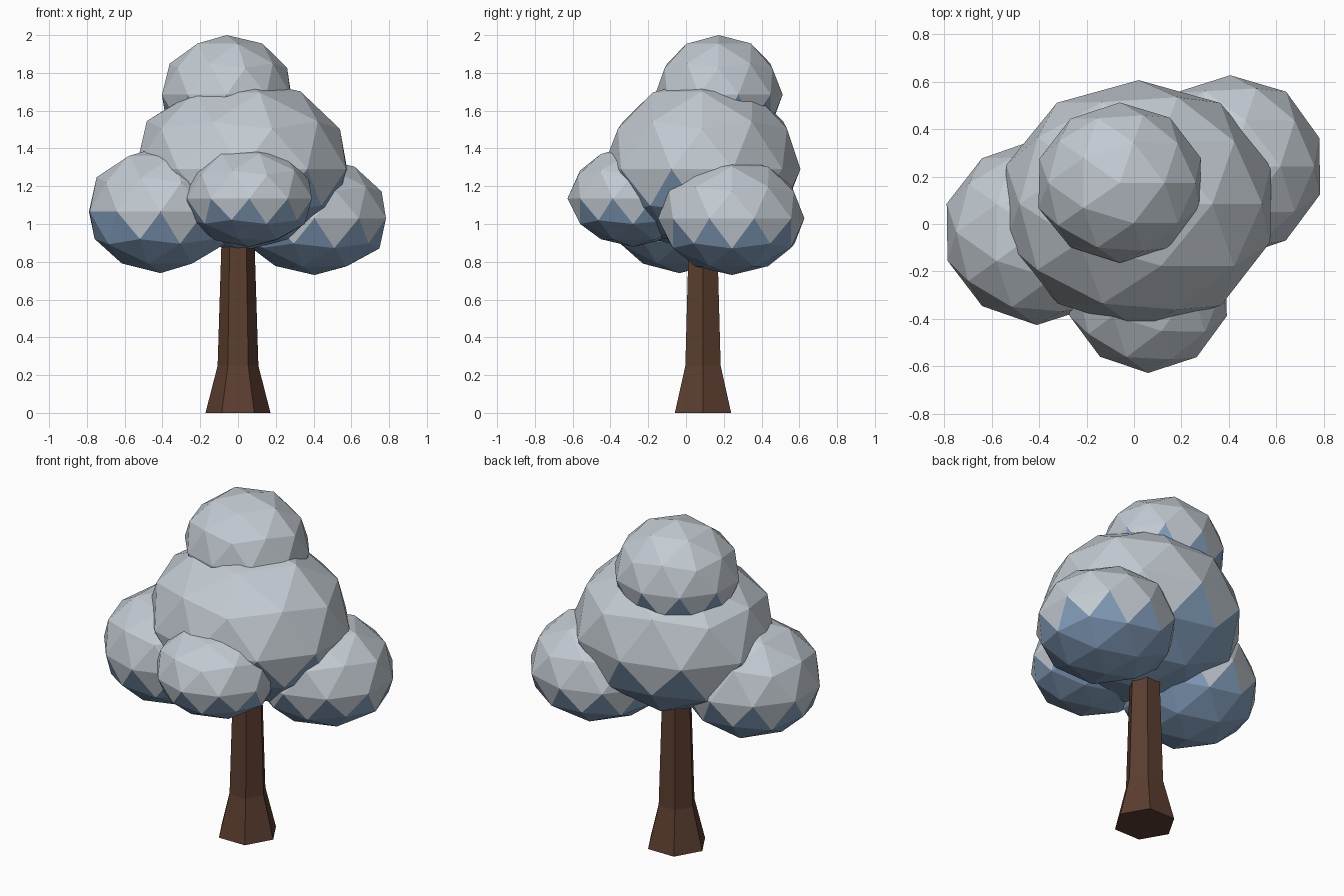
import bpy, bmesh, random
from math import cos, sin, pi

random.seed(4)
cube = bpy.data.objects.get("Cube")
if cube:
    bpy.data.objects.remove(cube, do_unlink=True)


def material(name, rgb):
    m = bpy.data.materials.new(name)
    m.use_nodes = True
    m.diffuse_color = (*rgb, 1)
    m.node_tree.nodes["Principled BSDF"].inputs["Base Color"].default_value = (*rgb, 1)
    return m


snow = material("pale_grey_snow", (0.54, 0.59, 0.64))
shade = material("blue_underside", (0.24, 0.36, 0.53))
bark = material("brown_bark", (0.105, 0.048, 0.029))


def finish(name, bm, mats):
    mesh = bpy.data.meshes.new(name)
    bm.normal_update()
    bm.to_mesh(mesh)
    bm.free()
    for m in mats:
        mesh.materials.append(m)
    ob = bpy.data.objects.new(name, mesh)
    bpy.context.collection.objects.link(ob)


# Rules for which faces of a clump belong to the blue underside
def zigzag(p):
    return p.z < -0.22


def zigzag_two_sides(p):
    return p.z < (-0.22 if p.x * p.y < 0 else -0.4)


def zigzag_full_corner(p):
    return zigzag(p) or (p.z < -0.1 and p.x < -0.4 and p.y < -0.3)


# Foliage clump: irregular icosphere with its own height above and below the middle
def clump(name, centre, rx, ry, up, down, is_blue=zigzag, jitter=0.012):
    bm = bmesh.new()
    bmesh.ops.create_icosphere(bm, subdivisions=2, radius=1)
    for f in bm.faces:
        f.material_index = int(is_blue(f.calc_center_median()))
    for v in bm.verts:
        if abs(v.co.z) < 0.99:
            v.co *= 1 + random.uniform(-jitter, jitter)
        x, y, z = v.co
        v.co = (centre[0] + rx * x, centre[1] + ry * y,
                centre[2] + (up if z > 0 else down) * z)
    finish(name, bm, [snow, shade])


clump("main_foliage", (0.02, 0.085, 1.29), 0.585, 0.525, 0.48, 0.435, zigzag_two_sides)
clump("top_foliage", (-0.06, 0.173, 1.685), 0.357, 0.338, 0.315, 0.315)
clump("left_foliage", (0.405, 0.243, 1.03), 0.40, 0.387, 0.32, 0.30)
clump("right_foliage", (-0.41, -0.035, 1.065), 0.395, 0.388, 0.345, 0.325,
      zigzag_full_corner)
clump("front_foliage", (0.06, -0.28, 1.135), 0.345, 0.345, 0.28, 0.256)

# Trunk: six-sided, flared at the root
bm = bmesh.new()
rings = [[bm.verts.new((r * cos(i * pi / 3), 0.09 + r * sin(i * pi / 3), z))
          for i in range(6)]
         for z, r in ((0, 0.172), (0.25, 0.108), (1.05, 0.083))]
for low, high in zip(rings, rings[1:]):
    for i in range(6):
        j = (i + 1) % 6
        bm.faces.new((low[i], low[j], high[j], high[i]))
bm.faces.new(rings[0][::-1])
bm.faces.new(rings[-1])
finish("trunk", bm, [bark])
